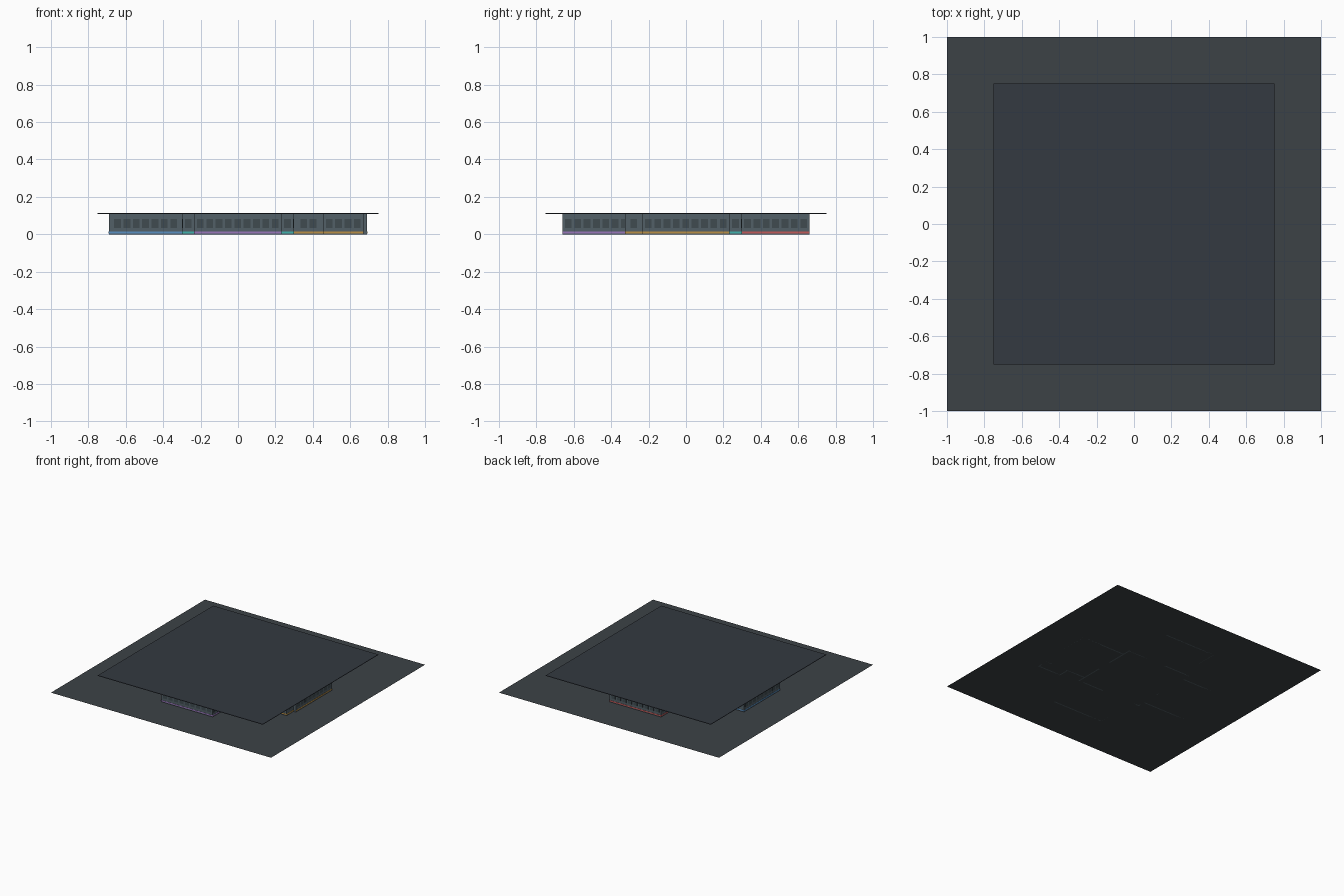
import bpy, bmesh
from mathutils import Matrix, Vector

if "Cube" in bpy.data.objects:
    bpy.data.objects.remove(bpy.data.objects["Cube"])

H = 0.109      # wall height
T = 0.010      # wall thickness
DOOR = 0.06    # half door width


def material(name, rgb):
    m = bpy.data.materials.new(name)
    m.diffuse_color = (*rgb, 1)
    m.use_nodes = True
    m.node_tree.nodes["Principled BSDF"].inputs["Base Color"].default_value = m.diffuse_color
    return m


def add_box(bm, lo, hi):
    lo, hi = Vector(lo), Vector(hi)
    size = hi - lo
    bmesh.ops.create_cube(bm, size=1, matrix=Matrix.Translation((lo + hi) / 2)
                          @ Matrix.Diagonal((*size, 1)))


def finish(bm, name, mat):
    me = bpy.data.meshes.new(name)
    bm.to_mesh(me)
    bm.free()
    me.materials.append(mat)
    ob = bpy.data.objects.new(name, me)
    bpy.context.collection.objects.link(ob)
    return ob


def slab(bm, axis, p, half, a, b, z0, z1):
    """Upright slab running a..b along an axis, centred on p across it."""
    if axis == 'x':
        add_box(bm, (a, p - half, z0), (b, p + half, z1))
    else:
        add_box(bm, (p - half, a, z0), (p + half, b, z1))


WALL = material("wall_grey", (0.085, 0.115, 0.135))
PANEL = material("panel_dark", (0.05, 0.07, 0.08))
FLOOR = material("ground_grey", (0.046, 0.055, 0.062))
ROOF = material("roof_grey", (0.033, 0.041, 0.052))


def build_room(name, rgb, segments):
    """segments: (axis, position, start, end, kind) with kind 'wall' or 'door'."""
    walls, panels, trim = bmesh.new(), bmesh.new(), bmesh.new()
    for axis, p, a, b, kind in segments:
        if kind == 'door':                      # only a lintel over the opening
            slab(walls, axis, p, T / 2, a, b, 0.09, H)
            continue
        slab(walls, axis, p, T / 2, a, b, 0, H)
        slab(trim, axis, p, T / 2 + 0.0015, a, b, 0.005, 0.014)
        n = max(1, int((b - a - 0.015) / 0.048))
        pitch = min(0.05, (b - a) / n)
        for i in range(n):                      # inset-look panels on both faces
            c = (a + b) / 2 + (i - (n - 1) / 2) * pitch
            slab(panels, axis, p, T / 2 + 0.001, c - 0.018, c + 0.018, 0.033, 0.083)
    finish(walls, name + "_walls", WALL)
    finish(panels, name + "_panels", PANEL)
    finish(trim, name + "_trim", material(name + "_colour", rgb))


# Ground sheet and flat roof
bm = bmesh.new()
bmesh.ops.create_grid(bm, x_segments=1, y_segments=1, size=1.0)
finish(bm, "ground", FLOOR)
bm = bmesh.new()
add_box(bm, (-0.75, -0.75, H), (0.75, 0.75, 0.113))
finish(bm, "roof", ROOF)

# Central hub: four sides, each with a doorway into a wing
hub = []
for axis in 'xy':
    for p in (-0.293, 0.293):
        for a, b, kind in ((-0.298, -0.235, 'wall'), (-0.235, -DOOR, 'wall'),
                           (-DOOR, DOOR, 'door'), (DOOR, 0.232, 'wall'),
                           (0.232, 0.298, 'wall')):
            hub.append((axis, p, a, b, kind))
build_room("hub", (0.05, 0.45, 0.42), hub)


def wing(axis, far, sign):
    """Three outer walls of a wing that leaves the hub along the given axis."""
    other = 'y' if axis == 'x' else 'x'
    lo, hi = sorted((sign * 0.298, sign * far))
    return [(other, sign * (far - T / 2), -0.235, 0.232, 'wall'),
            (axis, -0.230, lo, hi, 'wall'), (axis, 0.227, lo, hi, 'wall')]


build_room("left_wing", (0.10, 0.28, 0.55), wing('x', 0.69, -1))
build_room("front_wing", (0.32, 0.18, 0.50), wing('y', 0.66, -1))
build_room("back_wing", (0.55, 0.10, 0.10), wing('y', 0.66, 1))

# Right wing, opening into a small annex on its front wall
right = wing('x', 0.69, 1)
right.pop(1)
right += [('x', -0.230, 0.298, 0.455, 'wall'), ('x', -0.230, 0.455, 0.51, 'wall'),
          ('x', -0.230, 0.51, 0.615, 'door'), ('x', -0.230, 0.615, 0.67, 'wall'),
          ('x', -0.320, 0.455, 0.67, 'wall'),
          ('y', 0.460, -0.325, -0.235, 'wall'), ('y', 0.665, -0.325, -0.235, 'wall')]
build_room("right_wing", (0.50, 0.28, 0.06), right)
bm = bmesh.new()
add_box(bm, (0.67, -0.235, 0), (0.69, -0.225, H))
finish(bm, "right_wing_corner_post", WALL)
